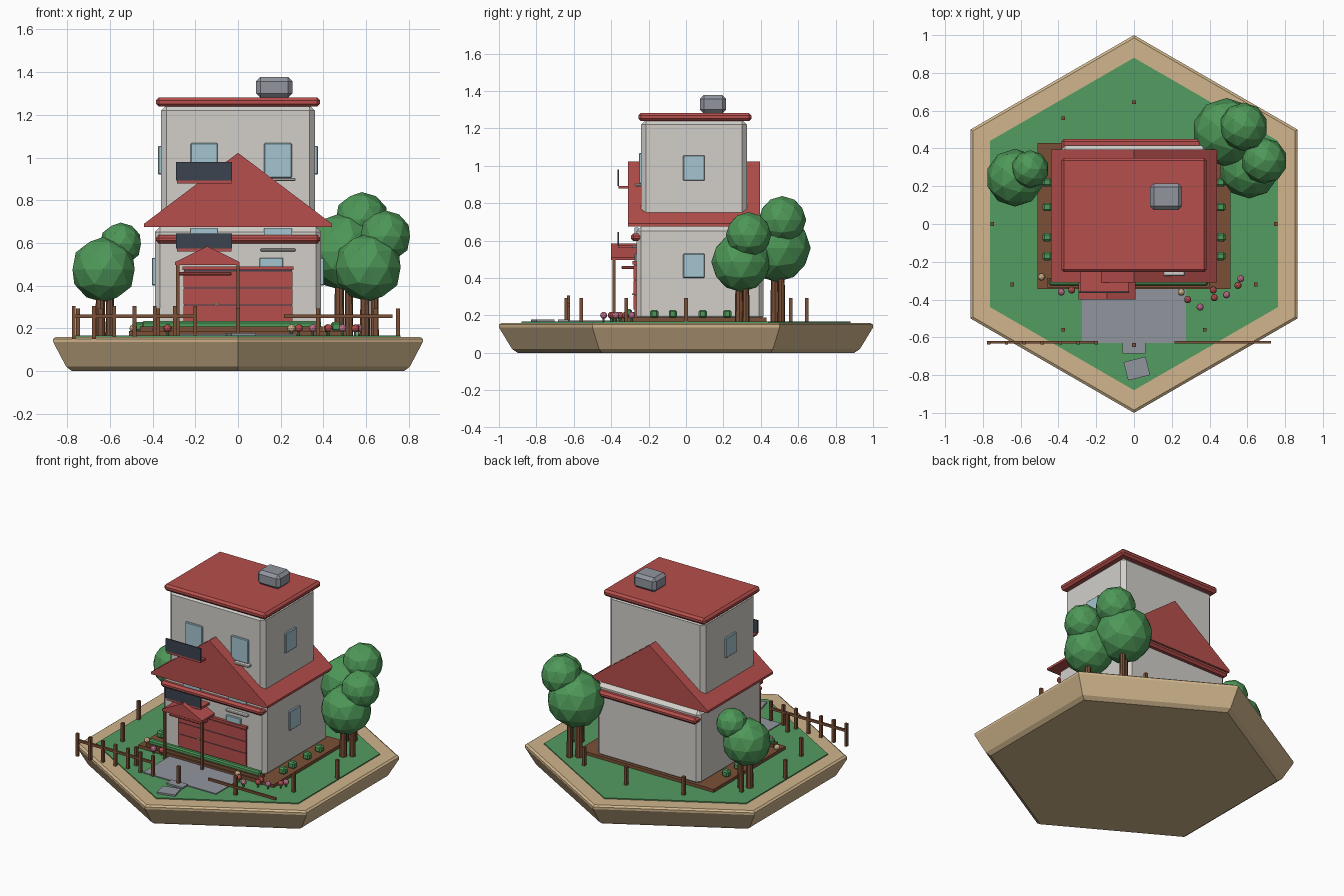
import bpy, bmesh, math
from mathutils import Vector

cube = bpy.data.objects.get("Cube")
if cube:
    bpy.data.objects.remove(cube, do_unlink=True)


def material(name, r, g, b):
    # sRGB bytes to linear
    lin = [((c / 255 + 0.055) / 1.055) ** 2.4 for c in (r, g, b)] + [1]
    m = bpy.data.materials.new(name)
    m.use_nodes = True
    m.diffuse_color = lin
    m.node_tree.nodes["Principled BSDF"].inputs["Base Color"].default_value = lin
    return m


SAND = material("sand", 208, 181, 140)
GRASS = material("grass", 84, 156, 97)
LEAF = material("leaf", 78, 152, 88)
RED = material("red", 182, 79, 76)
WALL = material("plaster", 210, 207, 202)
GLASS = material("glass", 165, 197, 208)
WOOD = material("wood", 122, 80, 54)
STONE = material("stone", 145, 149, 158)
DARK = material("charcoal", 60, 67, 80)
PINK = material("pink", 190, 112, 142)


def finish(name, bm, mat, bevel=0):
    bmesh.ops.recalc_face_normals(bm, faces=bm.faces)
    mesh = bpy.data.meshes.new(name)
    bm.to_mesh(mesh)
    bm.free()
    mesh.materials.append(mat)
    ob = bpy.data.objects.new(name, mesh)
    bpy.context.collection.objects.link(ob)
    if bevel:
        mod = ob.modifiers.new("bevel", "BEVEL")
        mod.width = bevel
        mod.segments = 1
    return ob


def box(name, x, y, z, mat, bevel=0):
    """Box from (min, max) ranges, with its origin at the centre."""
    bm = bmesh.new()
    bmesh.ops.create_cube(bm, size=1)
    bmesh.ops.scale(bm, vec=(x[1] - x[0], y[1] - y[0], z[1] - z[0]), verts=bm.verts)
    ob = finish(name, bm, mat, bevel)
    ob.location = (sum(x) / 2, sum(y) / 2, sum(z) / 2)
    return ob


def post(name, x, y, z, half=0.01, mat=WOOD):
    return box(name, (x - half, x + half), (y - half, y + half), z, mat)


def prism(name, profile, y, mat, bevel=0):
    """Extrude an x-z profile along y."""
    bm = bmesh.new()
    face = bm.faces.new([bm.verts.new((px, y[0], pz)) for px, pz in profile])
    new = bmesh.ops.extrude_face_region(bm, geom=[face])["geom"]
    verts = [v for v in new if isinstance(v, bmesh.types.BMVert)]
    bmesh.ops.translate(bm, vec=(0, y[1] - y[0], 0), verts=verts)
    return finish(name, bm, mat, bevel)


def hexagon(name, levels, mat):
    """Stack of hexagon rings given as (radius, height), corner toward -y."""
    bm = bmesh.new()
    rings = []
    for r, z in levels:
        angles = [math.radians(30 + 60 * i) for i in range(6)]
        rings.append([bm.verts.new((r * math.cos(a), r * math.sin(a), z)) for a in angles])
    for low, high in zip(rings, rings[1:]):
        for i in range(6):
            j = (i + 1) % 6
            bm.faces.new((low[i], low[j], high[j], high[i]))
    bm.faces.new(rings[0])
    bm.faces.new(rings[-1])
    return finish(name, bm, mat)


def ball(name, centre, r, mat, detail=2):
    bm = bmesh.new()
    bmesh.ops.create_icosphere(bm, subdivisions=detail, radius=r)
    ob = finish(name, bm, mat)
    ob.location = centre
    return ob


def cylinder(name, x, y, z, r, mat):
    bm = bmesh.new()
    bmesh.ops.create_cone(bm, cap_ends=True, segments=8, radius1=r, radius2=r * 0.8,
                          depth=z[1] - z[0])
    ob = finish(name, bm, mat)
    ob.location = (x, y, sum(z) / 2)


# Ground
hexagon("island", [(0.9, 0), (0.93, 0.02), (1, 0.135), (1, 0.15), (0.985, 0.16)], SAND)
hexagon("lawn", [(0.88, 0.15), (0.88, 0.167)], GRASS)
box("driveway", (-0.275, 0.275), (-0.63, -0.34), (0.16, 0.173), STONE)
box("path_step", (-0.06, 0.06), (-0.685, -0.625), (0.16, 0.178), STONE)
stone = box("stepping_stone", (-0.045, 0.075), (-0.815, -0.715), (0.16, 0.178), STONE)
stone.rotation_euler.z = math.radians(14)
box("deck", (-0.51, 0.51), (-0.345, 0.43), (0.16, 0.188), WOOD)

# House body
box("lower_storey", (-0.39, 0.39), (-0.265, 0.415), (0.17, 0.675), WALL, 0.025)
box("upper_storey", (-0.36, 0.36), (-0.24, 0.325), (0.6, 1.245), WALL, 0.025)
box("lower_eave", (-0.385, 0.385), (-0.295, 0.45), (0.597, 0.638), RED, 0.014)
prism("gable_roof", [(-0.44, 0.675), (0.44, 0.675), (0.44, 0.69), (0, 1.022), (-0.44, 0.69)],
      (-0.31, 0.395), RED)
box("flat_roof", (-0.385, 0.385), (-0.255, 0.35), (1.238, 1.282), RED, 0.014)
box("roof_unit", (0.085, 0.255), (0.075, 0.215), (1.28, 1.377), STONE, 0.02)

# Windows and sills
for x in ((-0.222, -0.095), (0.122, 0.252)):
    box("upper_front_window", x, (-0.252, -0.23), (0.905, 1.067), GLASS, 0.004)
    box("lower_front_window", x, (-0.275, -0.255), (0.62, 0.67), GLASS)
box("upper_sill", (0.155, 0.27), (-0.275, -0.235), (0.89, 0.905), WALL, 0.004)
box("porch_window", (0.1, 0.212), (-0.275, -0.255), (0.42, 0.53), GLASS, 0.004)
box("lower_sill", (0.105, 0.27), (-0.29, -0.26), (0.56, 0.573), WALL, 0.004)
for side in (-1, 1):
    for wall, z in ((0.36, (0.92, 1.055)), (0.39, (0.4, 0.53))):
        x = sorted((side * (wall - 0.01), side * (wall + 0.014)))
        box("side_window", x, (-0.015, 0.1), z, GLASS, 0.004)

# Garage door
for i in range(3):
    z = 0.232 + i * 0.08
    box("door_panel", (-0.255, 0.255), (-0.28, -0.26), (z, z + 0.074), RED)
    box("door_seam", (-0.253, 0.253), (-0.277, -0.26), (z + 0.073, z + 0.081), DARK)
box("door_head", (-0.26, 0.26), (-0.285, -0.26), (0.472, 0.49), RED)
box("door_sill", (-0.255, 0.255), (-0.275, -0.26), (0.188, 0.235), RED)
box("door_handle", (-0.11, -0.09), (-0.288, -0.278), (0.308, 0.318), SAND)

# Porch
prism("porch_roof", [(-0.295, 0.497), (0.008, 0.497), (0.008, 0.51), (-0.144, 0.585),
                     (-0.295, 0.51)], (-0.4, -0.262), RED)
box("porch_awning", (-0.28, -0.03), (-0.345, -0.265), (0.447, 0.463), RED, 0.004)
for x in (-0.283, 0):
    post("porch_post", x, -0.385, (0.165, 0.5), 0.008)

# Dark panels on brackets
for z, top in ((0.885, 0.98), (0.565, 0.645)):
    box("sign_panel", (-0.29, -0.027), (-0.365, -0.357), (z + 0.008, top), DARK)
    box("sign_bracket", (-0.285, -0.03), (-0.362, -0.24), (z - 0.006, z + 0.008), RED)

# Planting on the deck
box("front_planter", (-0.46, 0.4), (-0.335, -0.285), (0.185, 0.207), WOOD)
box("front_hedge", (-0.45, 0.39), (-0.325, -0.29), (0.2, 0.233), LEAF, 0.008)
for side in (-0.46, 0.46):
    for y in (-0.17, -0.07, 0.09, 0.22):
        box("side_shrub", (side - 0.025, side + 0.025), (y - 0.022, y + 0.022),
            (0.185, 0.23), LEAF, 0.01)

# Fence, rails and boundary posts
for i in range(7):
    post("fence_post", -0.77 + i * 0.095, -0.628, (0.15, 0.305), 0.009)
for x in ((-0.77, -0.2), (0.215, 0.725)):
    box("fence_rail", x, (-0.633, -0.619), (0.248, 0.264), WOOD)
for x, y in ((0, 0.645), (0.375, 0.56), (0.645, 0.32), (0.75, 0),
             (0.645, -0.32), (0.375, -0.56), (0, -0.64)):
    for side in ((-1, 1) if x else (1,)):
        post("boundary_post", side * x, y, (0.16, 0.292))

# Trees: large and small crown, each with a pair of trunks
trees = [((-0.63, 0.245, 0.475), 0.153, (-0.55, 0.29, 0.595), 0.1),
         ((0.49, 0.485, 0.56), 0.182, (0.58, 0.515, 0.71), 0.128),
         ((0.61, 0.295, 0.485), 0.16, (0.69, 0.335, 0.63), 0.122)]
for big, r_big, small, r_small in trees:
    ball("tree_crown", big, r_big, LEAF)
    ball("tree_top", small, r_small, LEAF)
    cylinder("trunk", big[0] - 0.015, big[1] - 0.01, (0.16, big[2]), 0.024, WOOD)
    cylinder("trunk", big[0] + 0.03, big[1] + 0.025, (0.16, big[2]), 0.02, WOOD)

# Flowers
flowers = {RED: [(0.285, -0.4), (0.42, -0.35), (0.425, -0.39), (0.55, -0.325), (-0.33, -0.35)],
           PINK: [(0.35, -0.44), (0.49, -0.375), (0.565, -0.29), (-0.385, -0.36)],
           SAND: [(0.25, -0.36), (-0.49, -0.28)]}
for mat, spots in flowers.items():
    for x, y in spots:
        ball("flower", (x, y, 0.2), 0.019, mat)
        cylinder("flower_stem", x, y, (0.16, 0.2), 0.006, LEAF)
